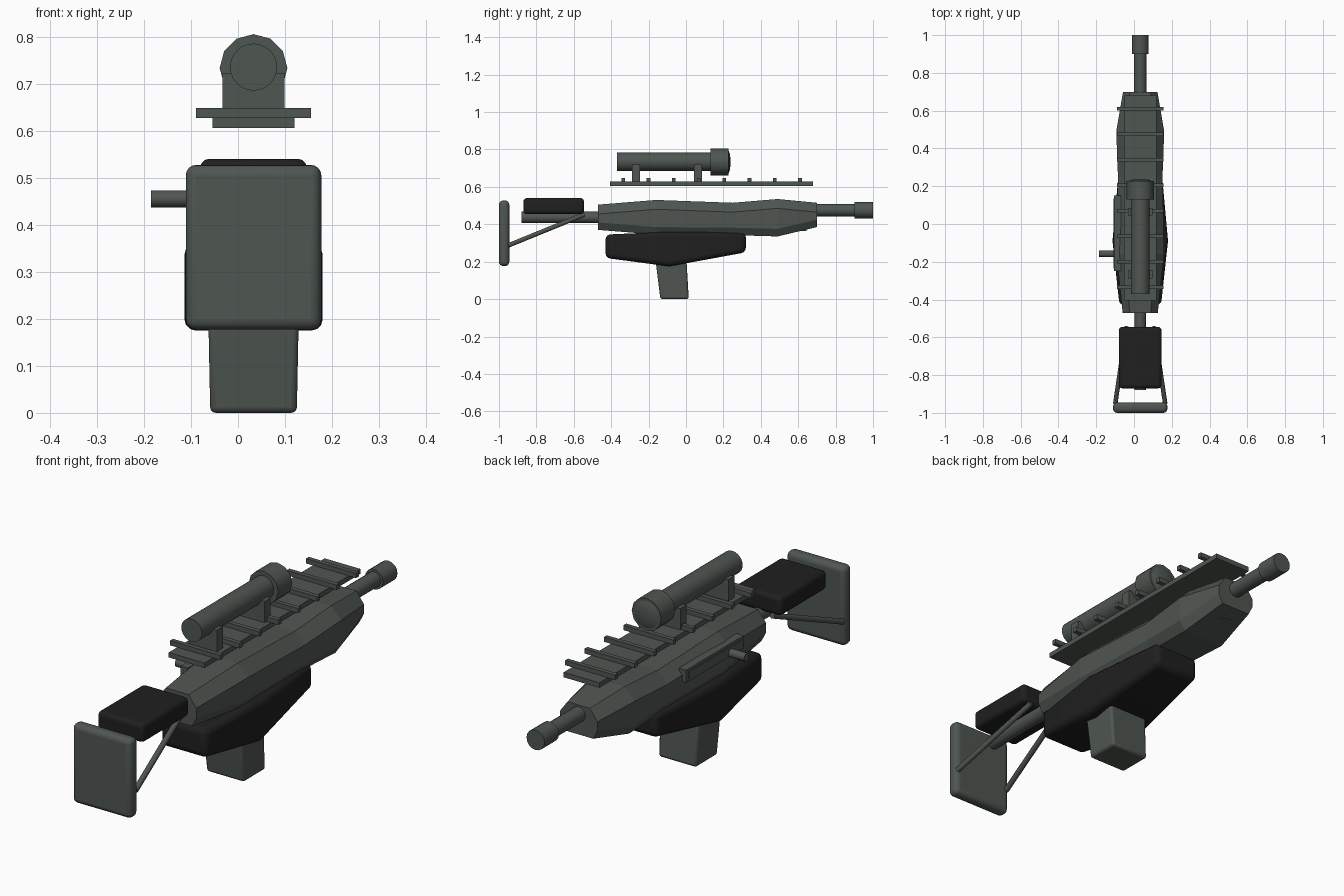
import bpy, bmesh, math
from mathutils import Vector

if "Cube" in bpy.data.objects:
    bpy.data.objects.remove(bpy.data.objects["Cube"])

CX = 0.033  # lengthwise symmetry plane


def material(name, rgb):
    m = bpy.data.materials.new(name)
    m.diffuse_color = (*rgb, 1)
    m.use_nodes = True
    m.node_tree.nodes["Principled BSDF"].inputs["Base Color"].default_value = m.diffuse_color
    return m


GREY = material("green_grey", (0.078, 0.092, 0.083))
BLACK = material("soft_black", (0.014, 0.014, 0.014))


def finish(name, bm, mat, bevel=0, segs=3, smooth=False):
    bmesh.ops.recalc_face_normals(bm, faces=bm.faces)
    me = bpy.data.meshes.new(name)
    bm.to_mesh(me)
    bm.free()
    ob = bpy.data.objects.new(name, me)
    bpy.context.collection.objects.link(ob)
    me.materials.append(mat)
    if bevel:
        mod = ob.modifiers.new("rounding", 'BEVEL')
        mod.width, mod.segments = bevel, segs
        mod.limit_method, mod.angle_limit = 'ANGLE', math.radians(35)
    if bevel or smooth:
        bpy.ops.object.select_all(action='DESELECT')
        bpy.context.view_layer.objects.active = ob
        ob.select_set(True)
        bpy.ops.object.shade_smooth_by_angle(angle=math.radians(35))
    return ob


def loft(name, rings, mat, **kw):
    bm = bmesh.new()
    loops = [[bm.verts.new(p) for p in r] for r in rings]
    n = len(loops[0])
    for a, b in zip(loops, loops[1:]):
        for i in range(n):
            j = (i + 1) % n
            bm.faces.new((a[i], a[j], b[j], b[i]))
    bm.faces.new(loops[0])
    bm.faces.new(loops[-1][::-1])
    return finish(name, bm, mat, **kw)


def box(name, x, y, z, mat, **kw):
    rings = [[(a, y[0], k), (x[1] if a == x[0] else x[0], y[0], k),
              (x[1], y[1], k), (x[0], y[1], k)] for k in z for a in (x[0],)]
    return loft(name, rings, mat, **kw)


def rod(name, a, b, profile, mat, sides=16):
    """Turned part along a-b; profile holds (distance, radius) pairs."""
    a, b = Vector(a), Vector(b)
    d = (b - a).normalized()
    u = d.cross(Vector((0, 0, 1))).normalized()
    v = u.cross(d)
    rings = []
    for t, r in profile:
        rings.append([a + d * t + (u * math.sin(k) + v * math.cos(k)) * r
                      for k in (2 * math.pi * i / sides for i in range(sides))])
    return loft(name, rings, mat, smooth=True)


def along_y(name, z, profile, sides=16):
    rod(name, (CX, 0, z), (CX, 1, z), profile, GREY, sides)


# Receiver: tapered body with chamfered upper edges
body = [(-0.47, 0.093, 0.37, 0.505), (-0.16, 0.126, 0.345, 0.53),
        (0.25, 0.118, 0.342, 0.515), (0.49, 0.127, 0.335, 0.535),
        (0.70, 0.091, 0.385, 0.515)]
rings = []
for y, w, lo, hi in body:
    half = [(w * 0.78, lo), (w, lo + 0.04), (w, hi - 0.05), (w * 0.6, hi)]
    rings.append([(CX + x, y, z) for x, z in half] +
                 [(CX - x, y, z) for x, z in reversed(half)])
loft("receiver_body", rings, GREY)
box("underside_catch", (CX - 0.02, CX + 0.02), (0.5, 0.645), (0.365, 0.40), GREY)

# Lower housing
rings = [[(CX - w, y, lo), (CX + w, y, lo), (CX + w, y, hi), (CX - w, y, hi)]
         for y, w, lo, hi in [(-0.43, 0.11, 0.22, 0.345), (-0.09, 0.147, 0.175, 0.36),
                              (0.32, 0.11, 0.25, 0.355)]]
loft("lower_housing", rings, BLACK, bevel=0.024)

# Pistol grip
rings = [[(CX - w, y0, z), (CX + w, y0, z), (CX + w, y1, z), (CX - w, y1, z)]
         for z, w, y0, y1 in [(0, 0.092, -0.137, 0.015), (0.25, 0.097, -0.168, 0.0)]]
loft("grip", rings, GREY, bevel=0.012)

# Barrel and muzzle
along_y("barrel", 0.475, [(0.65, 0.033), (0.92, 0.033)])
along_y("muzzle", 0.475, [(0.90, 0.044), (1.0, 0.044)])

# Stock: tube, cheek rest, butt plate and two struts
along_y("stock_tube", 0.437, [(-0.88, 0.031), (-0.44, 0.031)])
box("cheek_rest", (CX - 0.113, CX + 0.113), (-0.87, -0.545), (0.455, 0.54), BLACK,
    bevel=0.018)
rings = [[(CX - w, y, 0.177), (CX + w, y, 0.177), (CX + w, y, 0.527), (CX - w, y, 0.527)]
         for y, w in [(-1.0, 0.144), (-0.945, 0.144)]]
loft("butt_plate", rings, GREY, bevel=0.022, segs=4)
for s, side in ((-1, "left"), (1, "right")):
    a = (CX + s * 0.132, -0.95, 0.287)
    b = (CX + s * 0.072, -0.545, 0.452)
    rod(side + "_strut", a, b, [(0, 0.012), ((Vector(b) - Vector(a)).length, 0.012)],
        GREY, 12)

# Accessory rail with cross slats
box("rail_base", (CX - 0.087, CX + 0.087), (-0.405, 0.68), (0.606, 0.628), GREY)
for i in range(8):
    y = -0.335 + i * 0.135
    box("rail_slat", (CX - 0.122, CX + 0.122), (y - 0.01, y + 0.01), (0.627, 0.648), GREY)

# Scope with mounts and domed lens
along_y("scope_tube", 0.735, [(-0.37, 0.05), (0.15, 0.05)], 24)
along_y("scope_bell", 0.733, [(0.13, 0.072), (0.228, 0.072)], 12)
along_y("scope_lens", 0.733, [(0.22, 0.064), (0.228, 0.060), (0.234, 0.045),
                              (0.237, 0.025), (0.238, 0.006)], 24)
for y in (-0.268, 0.065):
    box("scope_mount", (CX - 0.066, CX + 0.066), (y - 0.021, y + 0.021), (0.62, 0.722), GREY)

# Side cover plate and charging handle
box("side_plate", (-0.106, -0.07), (-0.25, 0.15), (0.44, 0.495), GREY)
box("side_plate_inset", (-0.109, -0.10), (-0.235, 0.135), (0.452, 0.483), GREY)
rod("charging_handle", (-0.07, -0.158, 0.455), (-0.185, -0.158, 0.455),
    [(0, 0.018), (0.115, 0.018)], GREY)
